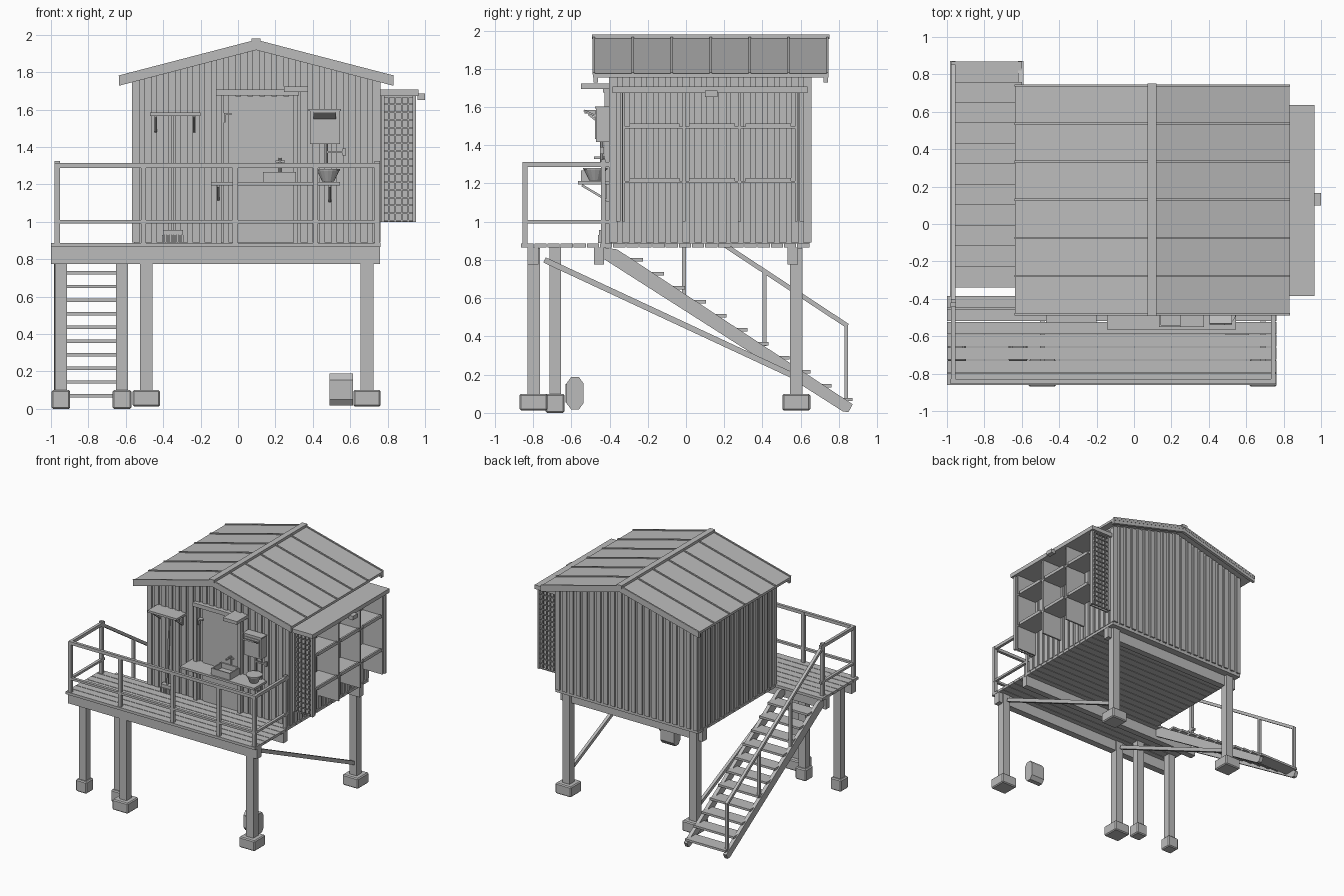
import bpy, bmesh, math
from mathutils import Matrix, Vector

mat = bpy.data.materials.new("weathered grey")
mat.diffuse_color = (0.5, 0.5, 0.5, 1)
parts = {}


def part(name):
    return parts.setdefault(name, bmesh.new())


def box(name, x0, x1, y0, y1, z0, z1):
    m = Matrix.Translation(((x0 + x1) / 2, (y0 + y1) / 2, (z0 + z1) / 2))
    m = m @ Matrix.Diagonal((x1 - x0, y1 - y0, z1 - z0, 1))
    bmesh.ops.create_cube(part(name), size=1, matrix=m)


def bar(name, p, q, w, h):
    """Square bar from p to q; w is its level width, h its depth."""
    p, q = Vector(p), Vector(q)
    d = (q - p).normalized()
    side = Vector((1, 0, 0)) if abs(d.x) < 0.5 else Vector((0, 1, 0))
    m = Matrix((side * w, d.cross(side) * h, d * (q - p).length)).transposed().to_4x4()
    bmesh.ops.create_cube(part(name), size=1, matrix=Matrix.Translation((p + q) / 2) @ m)


def prism(name, pts, lo, hi, axis="y"):
    """Extrude an xz outline along y, or a yz outline along x."""
    bm = part(name)
    at = (lambda a, b, t: (a, t, b)) if axis == "y" else (lambda a, b, t: (t, a, b))
    ring0 = [bm.verts.new(at(a, b, lo)) for a, b in pts]
    ring1 = [bm.verts.new(at(a, b, hi)) for a, b in pts]
    faces = [bm.faces.new(ring0), bm.faces.new(ring1)]
    n = len(pts)
    for i in range(n):
        j = (i + 1) % n
        faces.append(bm.faces.new((ring0[i], ring0[j], ring1[j], ring1[i])))
    bmesh.ops.recalc_face_normals(bm, faces=faces)


def cone(name, loc, r0, r1, h, n=16):
    bmesh.ops.create_cone(part(name), cap_ends=True, segments=n, radius1=r0, radius2=r1,
                          depth=h, matrix=Matrix.Translation(loc))


RX = 0.097                                   # ridge position


def roof_z(x):
    return 1.965 - 0.26 * abs(x - RX)


# Main posts, concrete feet and side braces
for x in (-0.49, 0.69):
    for y in (-0.797, 0.577):
        box("main_posts", x - .034, x + .034, y - .033, y + .033, .08, .862)
        box("main_feet", x - .073, x + .073, y - .073, y + .073, .012, .1)
    bar("side_braces", (x, -.74, .8), (x, .57, .19), .025, .03)
for x in (-0.947, -0.62):
    box("landing_posts", x - .032, x + .032, -.715, -.655, .08, .865)
    box("landing_feet", x - .05, x + .05, -.735, -.635, 0, .1)

# Beams and floor boards
box("floor_beams", -1, .76, -.83, -.772, .775, .864)
box("floor_beams", -1, .76, -.482, -.43, .775, .864)
box("floor_beams", -.565, .76, .53, .585, .775, .864)
for i in range(22):
    y = -.862 + i * .0687
    box("floor_boards", -1 if y < -.42 else -.565, .762, y, y + .064, .864, .886)

# House body with battens
X0, X1, Y0, Y1 = -.555, .75, -.39, .645
prism("house_walls", [(X0, .886), (X1, .886), (X1, roof_z(X1) - .02), (RX, roof_z(RX) - .02),
                      (X0, roof_z(X0) - .02)], Y0, Y1)
n = 20
for i in range(n + 1):
    x = X0 + .012 + (X1 - X0 - .024) * i / n
    top = roof_z(x) - .03
    for y0, y1 in ((Y0 - .012, Y0), (Y1, Y1 + .012)):
        box("wall_battens", x - .02, x + .02, y0, y1, .89, top)
n = 16
for i in range(n + 1):
    y = Y0 + .012 + (Y1 - Y0 - .024) * i / n
    for x0, x1 in ((X0 - .012, X0), (X1, X1 + .012)):
        box("wall_battens", x0, x1, y - .02, y + .02, .89, 1.755)

# Roof sheets, seams, barge boards and ridge cap
for xe in (-.637, .832):
    ze, zr = roof_z(xe), roof_z(RX)
    prism("roof", [(RX, zr), (xe, ze), (xe, ze - .02), (RX, zr - .02)], -.487, .745)
    for y in (-.485, .718):
        prism("barge_boards", [(RX, zr - .02), (xe, ze - .02), (xe, ze - .047), (RX, zr - .047)],
              y, y + .025)
    for k in range(7):
        y = -.482 + k * .2037
        bar("roof_seams", (RX, y, zr + .002), (xe, y, ze + .002), .012, .012)
box("ridge_cap", RX - .024, RX + .024, -.492, .75, 1.955, 1.98)

# Deck railing
for x in (-.967, -.505, -.015, .415, .745):
    box("railing", x - .014, x + .014, -.856, -.83, .88, 1.31)
for z in (1.0, 1.3):
    h = .009 if z < 1.2 else .013
    box("railing", -.98, .76, -.856, -.832, z - h, z + h)
    for x in (-.967, .745):
        box("railing", x - .012, x + .012, -.856, -.402, z - h, z + h)
for x in (-.967, .745):
    box("railing", x - .014, x + .014, -.445, -.42, .88, 1.325)

# Stairs with one outer handrail
for x in (-.97, -.605):
    prism("stair_stringers", [(-.43, .865), (-.36, .855), (.872, .045), (.85, .004), (.82, .008),
                              (-.43, .805)], x - .015, x + .015, "x")
for i in range(11):
    y, z = .87 - .1095 * i, .07 + .073 * i
    box("stair_treads", -.975, -.6, y - .115, y, z - .009, z + .009)
bar("stair_handrail", (-.967, .845, .455), (-.967, -.44, 1.3), .024, .024)
for y, z in ((.838, .05), (.41, .35), (-.01, .62)):
    box("stair_handrail", -.979, -.955, y - .01, y + .01, z, .455 + (.845 - y) * .657)

# Door and frame
for x in (-.102, .308):
    box("door_frame", x - .013, x + .013, -.425, -.39, .886, 1.69)
box("door_frame", -.118, .325, -.435, -.39, 1.675, 1.708)
box("door", -.035, .285, -.408, -.39, .89, 1.67)
box("door_hook", -.075, -.035, -.43, -.4, 1.57, 1.582)
box("door_hook", -.075, -.067, -.43, -.4, 1.53, 1.582)
box("door_lamp", .245, .375, -.55, -.39, 1.695, 1.722)

# Wall shelf and worktop on brackets
for x0, x1, yf, z, bx in ((-.47, -.2, -.53, 1.575, (-.44, -.235)),
                          (-.145, .545, -.565, 1.203, (-.105, .49))):
    box("wall_shelves", x0, x1, yf, -.39, z - .009, z + .009)
    for x in bx:
        box("shelf_brackets", x - .007, x + .007, -.415, -.4, z - .1, z)
        bar("shelf_brackets", (x, -.405, z - .095), (x, yf + .02, z - .012), .012, .012)

# Sink, tap and bowl
box("sink", .135, .31, -.55, -.415, 1.212, 1.225)
for a, b, c, d in ((.135, .31, -.55, -.54), (.135, .31, -.425, -.415),
                   (.135, .145, -.55, -.415), (.3, .31, -.55, -.415)):
    box("sink", a, b, c, d, 1.212, 1.267)
cone("tap", (.225, -.412, 1.28), .008, .008, .12, 8)
bar("tap", (.225, -.412, 1.335), (.225, -.48, 1.335), .012, .012)
box("tap", .2, .25, -.418, -.406, 1.318, 1.328)
cone("bowl", (.482, -.475, 1.247), .032, .062, .062)
cone("bowl", (.482, -.475, 1.277), .064, .064, .008)

# Water cabinet with outlet
box("cabinet", .385, .545, -.47, -.4, 1.417, 1.592)
box("cabinet", .4, .53, -.475, -.4, 1.432, 1.577)
box("cabinet", .378, .552, -.476, -.4, 1.592, 1.602)
bar("cabinet_hood", (.465, -.47, 1.552), (.465, -.535, 1.582), .12, .01)
cone("outlet_pipe", (.472, -.44, 1.36), .009, .009, .13, 8)
bar("outlet_pipe", (.472, -.44, 1.373), (.57, -.44, 1.373), .012, .012)
box("outlet_pipe", .56, .577, -.45, -.43, 1.355, 1.392)

# Broom and ground canister
box("broom", -.4, -.295, -.455, -.415, .93, .957)
for i in range(9):
    box("broom", -.405 + i * .0128, -.395 + i * .0128, -.46, -.41, .888, .93)
bar("broom", (-.35, -.435, .95), (-.35, -.41, 1.57), .012, .012)
prism("canister", [(-.625, .05), (-.6, .018), (-.56, .018), (-.537, .05), (-.537, .155),
                   (-.56, .188), (-.6, .188), (-.625, .155)], .49, .615, "x")
box("canister", .51, .595, -.631, -.6, .055, .15)

# Side shelving: top, dividers, trays and lattice ends
box("rack_top", .76, .965, -.385, .635, 1.672, 1.706)
for y in (-.01, .28):
    box("rack_dividers", .76, .945, y - .007, y + .007, 1.0, 1.675)
for y0, y1 in ((-.295, -.035), (.015, .255), (.31, .55)):
    for z in (1.21, 1.495):
        box("rack_trays", .76, .945, y0 - .03, y1 + .03, z - .008, z + .002)
        box("rack_trays", .935, .95, y0, y1, z - .008, z + .018)
for y in (-.325, .577):
    box("rack_ends", .76, .945, y - .006, y + .006, 1.0, 1.675)
for y in (-.355, .605):
    for x in (.773, .943):
        box("rack_posts", x - .009, x + .009, y - .012, y + .012, 1.0, 1.675)
    for i in range(1, 5):
        x = .773 + .034 * i
        box("rack_lattice", x - .004, x + .004, y - .007, y + .002, 1.0, 1.675)
    for i in range(17):
        z = 1.005 + .0415 * i
        box("rack_lattice", .765, .95, y - .002, y + .007, z - .004, z + .004)
box("rack_lamp", .96, 1.0, .1, .165, 1.652, 1.685)

# Finish: one object per named part
for name, bm in parts.items():
    me = bpy.data.meshes.new(name)
    bmesh.ops.recalc_face_normals(bm, faces=bm.faces)
    bm.to_mesh(me)
    bm.free()
    me.materials.append(mat)
    ob = bpy.data.objects.new(name, me)
    bpy.context.collection.objects.link(ob)
    if name.endswith("_feet"):
        bev = ob.modifiers.new("soft_edges", "BEVEL")
        bev.width, bev.segments = .008, 1
